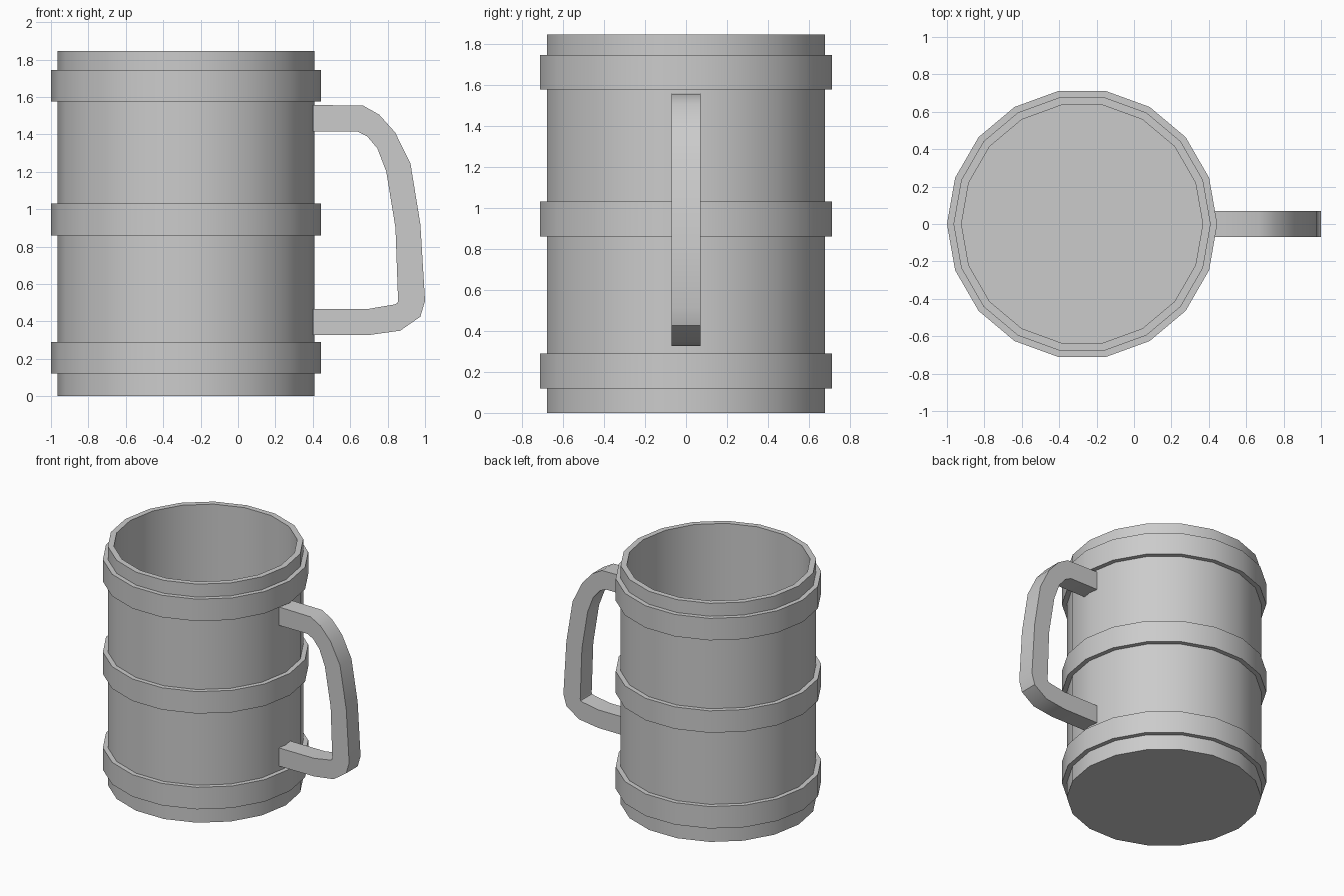
import bpy, bmesh
from math import radians, cos, sin, tau

if "Cube" in bpy.data.objects:
    bpy.data.objects.remove(bpy.data.objects["Cube"])

CENTRE_X = -0.2775
SIDES = 18


def finish(name, bm):
    bmesh.ops.recalc_face_normals(bm, faces=bm.faces)
    mesh = bpy.data.meshes.new(name)
    bm.to_mesh(mesh)
    bm.free()
    obj = bpy.data.objects.new(name, mesh)
    bpy.context.collection.objects.link(obj)
    bpy.ops.object.select_all(action='DESELECT')
    obj.select_set(True)
    bpy.context.view_layer.objects.active = obj
    bpy.ops.object.shade_smooth_by_angle(angle=radians(35))
    return obj


def lathe(name, profile, closed):
    """Turn an (r, z) profile round the mug axis; open profiles get end caps."""
    bm = bmesh.new()
    rings = [[bm.verts.new((CENTRE_X + r * cos(tau * i / SIDES),
                            r * sin(tau * i / SIDES), z))
              for i in range(SIDES)] for r, z in profile]
    pairs = list(zip(rings, rings[1:]))
    if closed:
        pairs.append((rings[-1], rings[0]))
    else:
        bm.faces.new(rings[0])
        bm.faces.new(rings[-1])
    for a, b in pairs:
        for i in range(SIDES):
            j = (i + 1) % SIDES
            bm.faces.new((a[i], a[j], b[j], b[i]))
    return finish(name, bm)


# Hollow mug body
lathe("mug_body", [(0.6875, 0), (0.6875, 1.845), (0.645, 1.845), (0.645, 0.045)], False)

# Three raised bands
for label, z in (("lower", 0.12), ("middle", 0.86), ("upper", 1.575)):
    lathe(label + "_band", [(0.68, z), (0.7225, z), (0.7225, z + 0.17), (0.68, z + 0.17)], True)

# Handle: matching outer and inner outlines, bridged into a square-section bar
outer = [(0.40, 1.557), (0.67, 1.553), (0.755, 1.505), (0.84, 1.41), (0.922, 1.245),
         (0.975, 0.92), (1.0, 0.51), (0.975, 0.425), (0.867, 0.35), (0.70, 0.327), (0.40, 0.327)]
inner = [(0.40, 1.415), (0.64, 1.415), (0.69, 1.39), (0.745, 1.325), (0.793, 1.2),
         (0.842, 0.9), (0.856, 0.51), (0.852, 0.497), (0.835, 0.49), (0.70, 0.467), (0.40, 0.467)]
bm = bmesh.new()
sections = [[bm.verts.new((x, y, z)) for (x, z), y in
             ((o, -0.07), (o, 0.07), (n, 0.07), (n, -0.07))]
            for o, n in zip(outer, inner)]
for a, b in zip(sections, sections[1:]):
    for i in range(4):
        j = (i + 1) % 4
        bm.faces.new((a[i], a[j], b[j], b[i]))
bm.faces.new(sections[0])
bm.faces.new(sections[-1])
finish("handle", bm)
